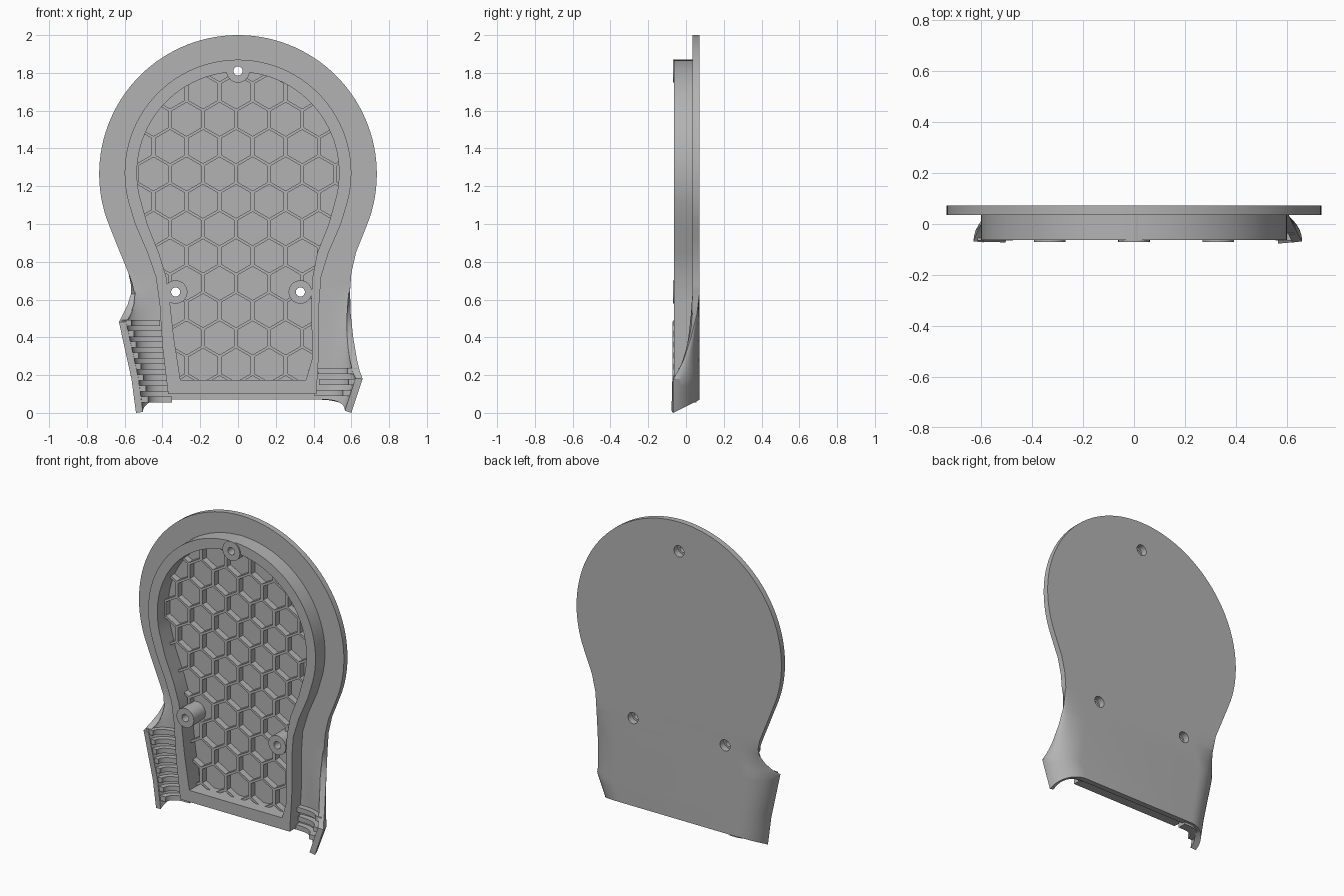
import bpy, bmesh, math

cube = bpy.data.objects.get("Cube")
if cube:
    bpy.data.objects.remove(cube, do_unlink=True)

grey = bpy.data.materials.new("plain_grey")
grey.use_nodes = True
grey.diffuse_color = (0.45, 0.45, 0.45, 1)
grey.node_tree.nodes["Principled BSDF"].inputs["Base Color"].default_value = grey.diffuse_color

BACK, THICK = 0.072, 0.037
CENTRE_Z, RADIUS = 1.265, 0.735
parts = []


def make_object(name, bm, recalc=True):
    if recalc:
        bmesh.ops.recalc_face_normals(bm, faces=bm.faces)
    mesh = bpy.data.meshes.new(name)
    bm.to_mesh(mesh)
    bm.free()
    mesh.materials.append(grey)
    obj = bpy.data.objects.new(name, mesh)
    bpy.context.collection.objects.link(obj)
    return obj


def add_prism(bm, outline, y0, y1):
    """Extrude an (x, z) outline along y."""
    front = [bm.verts.new((x, y0, z)) for x, z in outline]
    back = [bm.verts.new((x, y1, z)) for x, z in outline]
    bm.faces.new(front)
    bm.faces.new(back[::-1])
    for i in range(len(front)):
        j = (i + 1) % len(front)
        bm.faces.new((front[i], front[j], back[j], back[i]))


def prism(name, outline, y0, y1):
    bm = bmesh.new()
    add_prism(bm, outline, y0, y1)
    return make_object(name, bm)


def disc(x, z, r, n=32, turn=0.0):
    return [(x + r * math.cos(turn + math.tau * i / n),
             z + r * math.sin(turn + math.tau * i / n)) for i in range(n)]


def cut(obj, cutter):
    mod = obj.modifiers.new("cut", 'BOOLEAN')
    mod.operation, mod.solver, mod.object = 'DIFFERENCE', 'EXACT', cutter


def bake(obj):
    """Turn the modifier stack into plain mesh."""
    bpy.context.view_layer.update()
    dg = bpy.context.evaluated_depsgraph_get()
    mesh = bpy.data.meshes.new_from_object(obj.evaluated_get(dg))
    obj.modifiers.clear()
    obj.data = mesh


# Edge tables: height, half width, forward bend
LEFT = [(0.07, 0.60, 0.14), (0.18, 0.66, 0.14), (0.22, 0.645, 0.115), (0.28, 0.63, 0.085),
        (0.4, 0.61, 0.045), (0.52, 0.597, 0.015), (0.64, 0.593, 0), (0.74, 0.6, 0),
        (0.85, 0.625, 0), (1.03, 0.697, 0)]
RIGHT = [(0.07, 0.54, 0.14), (0.48, 0.63, 0.14), (0.52, 0.61, 0.09), (0.57, 0.585, 0.05),
         (0.63, 0.567, 0.015), (0.68, 0.567, 0), (0.74, 0.58, 0), (0.85, 0.625, 0),
         (1.03, 0.697, 0)]


def edge(table, z):
    if z >= table[-1][0]:
        return math.sqrt(max(0, RADIUS ** 2 - (z - CENTRE_Z) ** 2)), 0
    z = max(z, table[0][0])
    for (z0, w0, f0), (z1, w1, f1) in zip(table, table[1:]):
        if z <= z1:
            t = (z - z0) / (z1 - z0)
            return w0 + t * (w1 - w0), f0 + t * (f1 - f0)


# Back plate with forward-curling side wings
BEND, STEPS = 0.72, 10
heights = sorted({p[0] for p in LEFT + RIGHT} | {0.11, 0.15, 0.34, 0.46, 0.94, 0.98})
start = math.asin((1.03 - CENTRE_Z) / RADIUS)
heights += [CENTRE_Z + RADIUS * math.sin(start + (math.pi / 2 - start) * i / 36)
            for i in range(1, 37)]
bm = bmesh.new()
grid = []
for z in heights:
    row = []
    fade = max(0, 1 - (z - 0.07) / 0.11)
    for side, table in ((-1, RIGHT), (1, LEFT)):
        w, f = edge(table, z)
        pts = []
        for k in range(STEPS + 1):
            a = math.pi / 2 * k / STEPS
            drop = f * (1 - math.cos(a))
            pts.append((side * w * (BEND + (1 - BEND) * math.sin(a)), BACK - drop,
                        z - 0.5 * drop * fade))
        row += pts[::-1] if side < 0 else pts
    grid.append([bm.verts.new(p) for p in row])
for lo, hi in zip(grid, grid[1:]):
    for i in range(len(lo) - 1):
        bm.faces.new((lo[i], hi[i], hi[i + 1], lo[i + 1]))
bmesh.ops.remove_doubles(bm, verts=bm.verts, dist=0.0001)
plate = make_object("back_plate", bm, recalc=False)
solid = plate.modifiers.new("thickness", 'SOLIDIFY')
solid.thickness, solid.offset = THICK, -1


# Raised rim wall
def keyhole(r, right_low, left_low, n=56):
    a0 = math.radians(195)
    arc = [(r * math.cos(a0 - math.radians(210) * i / n),
            1.27 + r * math.sin(a0 - math.radians(210) * i / n)) for i in range(n + 1)]
    return [(-x, z) for x, z in right_low] + arc + left_low[::-1]


outer = keyhole(0.6,
                [(0.37, 0.1), (0.40, 0.35), (0.415, 0.58), (0.435, 0.72), (0.48, 0.85), (0.545, 1.0)],
                [(0.415, 0.1), (0.43, 0.35), (0.43, 0.58), (0.44, 0.72), (0.48, 0.85), (0.545, 1.0)])
inner = keyhole(0.535,
                [(0.305, 0.175), (0.34, 0.4), (0.36, 0.58), (0.38, 0.72), (0.42, 0.85), (0.48, 1.0)],
                [(0.36, 0.175), (0.393, 0.29), (0.388, 0.58), (0.395, 0.72), (0.42, 0.85), (0.48, 1.0)])
bm = bmesh.new()
loops = [[bm.verts.new((x, y, z)) for x, z in line]
         for line, y in ((outer, -0.063), (inner, -0.063), (inner, 0.045), (outer, 0.045))]
for a, b in zip(loops, loops[1:] + loops[:1]):
    for i in range(len(a)):
        j = (i + 1) % len(a)
        bm.faces.new((a[i], a[j], b[j], b[i]))
rim = make_object("rim_wall", bm)

# Honeycomb stiffening lattice
lattice = prism("honeycomb_lattice", [(x * 1.03, 1 + (z - 1) * 1.02) for x, z in inner], 0.01, 0.055)
bm = bmesh.new()
for r in range(-8, 5):
    for c in range(-4, 5):
        x = -0.01 + 0.175 * (c + (0 if r % 2 else 0.5))
        add_prism(bm, disc(x, 1.265 + 0.1447 * r, 0.089, 6, math.pi / 6), -0.1, 0.2)
hex_cutter = make_object("hex_cutter", bm)
pocket_cutter = prism("pocket_cutter", inner, -0.2, 0.05)
cut(lattice, hex_cutter)
cut(plate, pocket_cutter)

# Screw bosses and holes
SCREWS = [(0, 1.81), (-0.33, 0.64), (0.33, 0.64)]
bosses = [prism(n, disc(x, z, 0.062), -0.07, 0.056)
          for n, (x, z) in zip(("top_boss", "right_boss", "left_boss"), SCREWS)]
bm = bmesh.new()
for x, z in SCREWS:
    add_prism(bm, disc(x, z, 0.024), -0.3, 0.3)
hole_cutter = make_object("hole_cutter", bm)
bm = bmesh.new()
for x, z in SCREWS:
    add_prism(bm, disc(x, z, 0.036), 0.03, 0.3)
head_cutter = make_object("head_cutter", bm)
for obj in [plate, rim, lattice] + bosses:
    cut(obj, hole_cutter)
    cut(obj, head_cutter)
    bake(obj)
    parts.append(obj)
for helper in (hex_cutter, pocket_cutter, hole_cutter, head_cutter):
    bpy.data.objects.remove(helper, do_unlink=True)


# Curved grip ribs inside the wings
def ribs(name, side, table, z_start, count):
    bm = bmesh.new()
    for k in range(count):
        z = z_start + 0.058 * k
        w, f = edge(table, z + 0.016)
        b = w * BEND
        section = [(b - 0.04, 0.055)]
        for reach, y, depth in ((w - b - 0.015, 0.055, f - 0.02), (w - b - 0.065, 0.0, f - 0.075)):
            curve = [(b + reach * math.sin(a), y - depth * (1 - math.cos(a)))
                     for a in (math.pi / 2 * i / 10 for i in range(11))]
            section += curve if y > 0 else curve[::-1]
        section.append((b - 0.04, 0.0))
        low = [bm.verts.new((side * x, y, z)) for x, y in section]
        high = [bm.verts.new((side * x, y, z + 0.032)) for x, y in section]
        bm.faces.new(low)
        bm.faces.new(high[::-1])
        for i in range(len(low)):
            j = (i + 1) % len(low)
            bm.faces.new((low[i], low[j], high[j], high[i]))
    parts.append(make_object(name, bm))


ribs("right_wing_ribs", -1, RIGHT, 0.055, 8)
ribs("left_wing_ribs", 1, LEFT, 0.09, 3)

# Smooth shading with sharp edges kept
bpy.ops.object.select_all(action='DESELECT')
for obj in parts:
    obj.select_set(True)
bpy.context.view_layer.objects.active = plate
bpy.ops.object.shade_smooth_by_angle(angle=math.radians(30))
